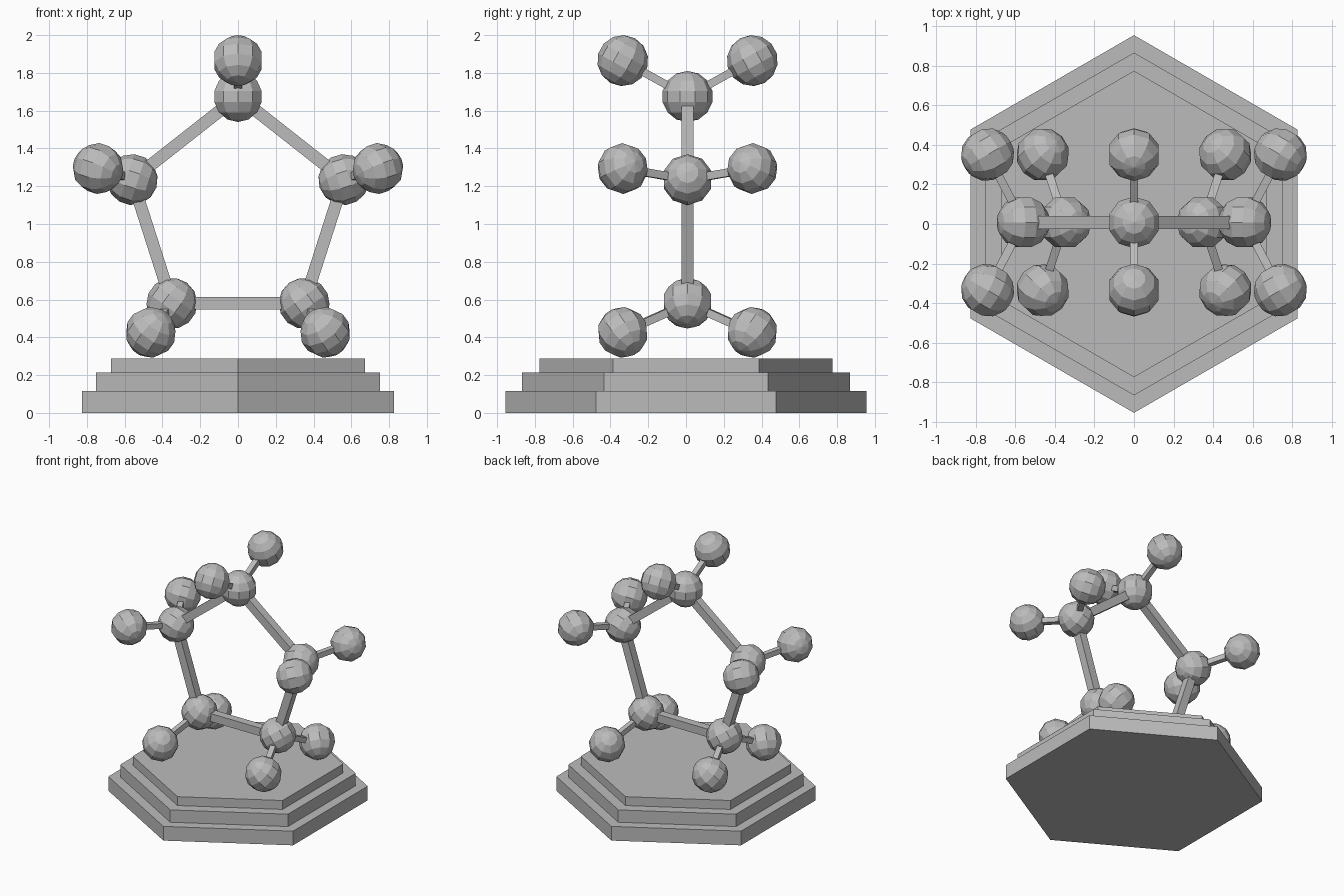
import bpy, math
from mathutils import Vector

if "Cube" in bpy.data.objects:
    bpy.data.objects.remove(bpy.data.objects["Cube"], do_unlink=True)

grey = bpy.data.materials.new("plain grey")
grey.use_nodes = True
colour = (0.5, 0.5, 0.5, 1)
grey.diffuse_color = colour
grey.node_tree.nodes["Principled BSDF"].inputs["Base Color"].default_value = colour


def finish(name):
    ob = bpy.context.object
    ob.name = name
    ob.data.materials.append(grey)
    return ob


def ball(name, centre, axis):
    # Faceted ball with its pole along the given axis
    bpy.ops.mesh.primitive_uv_sphere_add(
        segments=10, ring_count=7, radius=0.135, location=centre,
        rotation=axis.to_track_quat('Z', 'Y').to_euler())
    finish(name)


def rod(name, a, b, width):
    # Square bar between two points
    d = b - a
    bpy.ops.mesh.primitive_cube_add(
        size=1, location=(a + b) / 2,
        rotation=d.to_track_quat('Z', 'Y').to_euler())
    finish(name).scale = (width, width, d.length)


# Stepped hexagonal base
bottom = 0
for name, radius, top in (("base_lower_step", 0.955, 0.115),
                          ("base_middle_step", 0.867, 0.215),
                          ("base_upper_step", 0.775, 0.287)):
    bpy.ops.mesh.primitive_cylinder_add(
        vertices=6, radius=radius, depth=top - bottom,
        location=(0, 0, (top + bottom) / 2))
    finish(name)
    bottom = top

# Five ring balls, listed clockwise from the top
ring = [Vector((x, 0.008, z)) for x, z in
        ((0, 1.675), (0.56, 1.235), (0.35, 0.58), (-0.35, 0.58), (-0.56, 1.235))]

for i, p in enumerate(ring):
    angle = math.radians(90 - 72 * i)
    out = Vector((math.cos(angle), 0, math.sin(angle)))
    ball(f"ring_ball_{i + 1}", p, out)
    rod(f"ring_bar_{i + 1}", p, ring[(i + 1) % 5], 0.065)

    # A pair of outer balls splayed to the front and back
    for side, s in (("front", -1), ("back", 1)):
        tip = p + out * 0.19 + Vector((0, s * 0.343, 0))
        spoke = (tip - p).normalized()
        pole = out - spoke * out.dot(spoke)
        ball(f"{side}_outer_ball_{i + 1}", tip, pole)
        rod(f"{side}_spoke_{i + 1}", p, tip, 0.042)
